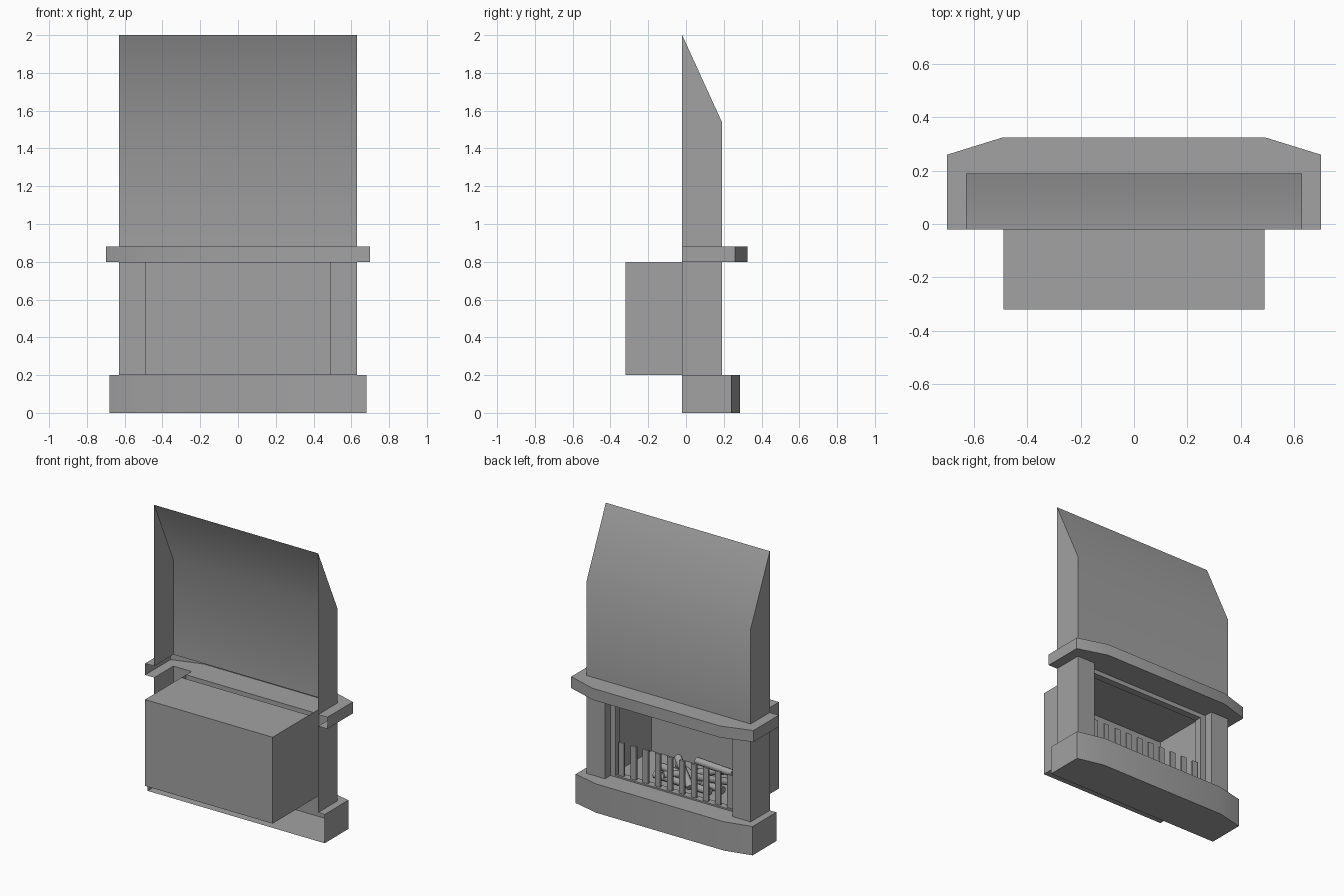
import bpy
import bmesh
import math
from mathutils import Vector

if "Cube" in bpy.data.objects:
    bpy.data.objects.remove(bpy.data.objects["Cube"])

# One plain stone colour
stone = bpy.data.materials.new("stone_grey")
stone.use_nodes = True
colour = (0.36, 0.36, 0.36, 1)
stone.diffuse_color = colour
stone.node_tree.nodes["Principled BSDF"].inputs["Base Color"].default_value = colour

BACK, FACE = -0.02, 0.19       # rear edge and front plane of the chimney breast
HALF, INNER = 0.63, 0.49       # outer and inner half widths of the pillars
BASE_TOP, MANTEL_LOW, MANTEL_TOP = 0.2, 0.8, 0.88
FRAME_Y, BOX_Y, BOX_BACK = 0.13, 0.08, -0.32


def make(name, polygons, smooth=True):
    """Sheet object from a list of polygons, welded at shared corners."""
    bm = bmesh.new()
    for poly in polygons:
        bm.faces.new([bm.verts.new(p) for p in poly])
    bmesh.ops.remove_doubles(bm, verts=bm.verts, dist=0.0005)
    bmesh.ops.recalc_face_normals(bm, faces=bm.faces)
    mesh = bpy.data.meshes.new(name)
    bm.to_mesh(mesh)
    bm.free()
    mesh.materials.append(stone)
    obj = bpy.data.objects.new(name, mesh)
    bpy.context.collection.objects.link(obj)
    if smooth:
        bpy.ops.object.select_all(action="DESELECT")
        obj.select_set(True)
        bpy.context.view_layer.objects.active = obj
        bpy.ops.object.shade_smooth_by_angle(angle=math.radians(30))
    return obj


def walls(path, low, high):
    """Upright walls along an open plan path."""
    return [[(*a, low), (*b, low), (*b, high), (*a, high)]
            for a, b in zip(path, path[1:])]


def strip(outer, inner, z):
    """Flat band between two matching plan paths."""
    return [[(*outer[i], z), (*outer[i + 1], z), (*inner[i + 1], z), (*inner[i], z)]
            for i in range(len(outer) - 1)]


def mirrored(half):
    """Complete a plan path from its +x half."""
    return half + [(-x, y) for x, y in reversed(half)]


def plate(depth, z):
    return [[(-INNER, FACE, z), (INNER, FACE, z), (INNER, depth, z), (-INNER, depth, z)]]


def box(lo, hi):
    (a, b, c), (d, e, f) = lo, hi
    ring = [(a, b), (d, b), (d, e), (a, e), (a, b)]
    return walls(ring, c, f) + [[(*p, z) for p in ring[:4]] for z in (c, f)]


breast = mirrored([(HALF, BACK), (HALF, FACE), (INNER, FACE)])

# Hearth base, hollow and open at the rear
outline = mirrored([(0.68, BACK), (0.68, 0.24), (INNER, 0.285)])
make("hearth_base", walls(outline, 0, BASE_TOP) + strip(outline, breast, BASE_TOP)
     + plate(BOX_Y, BASE_TOP) + [[(*p, 0) for p in outline]])

# Mantel shelf, hollow and open at the rear
outline = mirrored([(0.70, BACK), (0.70, 0.26), (INNER, 0.325)])
make("mantel_shelf", walls(outline, MANTEL_LOW, MANTEL_TOP)
     + strip(outline, breast, MANTEL_LOW) + strip(outline, breast, MANTEL_TOP)
     + plate(FRAME_Y, MANTEL_LOW))

# Pillars
for side, name in ((1, "left_pillar"), (-1, "right_pillar")):
    plan = [(HALF, BACK), (HALF, FACE), (INNER, FACE), (INNER, BOX_Y)]
    make(name, walls([(side * x, y) for x, y in plan], BASE_TOP, MANTEL_LOW))

# Chimney hood: upright front that leans back, with two cheeks
profile = [(BACK, MANTEL_TOP), (FACE, MANTEL_TOP), (FACE, 1.54), (BACK, 2)]
front = [[(-HALF, *a), (HALF, *a), (HALF, *b), (-HALF, *b)]
         for a, b in zip(profile[1:], profile[2:])]
cheeks = [[(s * HALF, *p) for p in profile] for s in (-1, 1)]
make("chimney_hood", front + cheeks)

# Firebox, open toward the room
tub = [(INNER, BOX_Y), (INNER, BOX_BACK), (-INNER, BOX_BACK), (-INNER, BOX_Y)]
make("firebox", walls(tub, BASE_TOP, MANTEL_LOW)
     + [[(*p, z) for p in tub] for z in (BASE_TOP, MANTEL_LOW)])


# Frame around the opening
def rectangle(half, low, high, y):
    return [(-half, y, low), (half, y, low), (half, y, high), (-half, y, high)]


loops = [rectangle(INNER, BASE_TOP, MANTEL_LOW, FRAME_Y),
         rectangle(0.45, 0.21, 0.77, FRAME_Y),
         rectangle(0.45, 0.21, 0.77, BOX_Y)]
make("opening_frame", [[a[i], a[(i + 1) % 4], b[(i + 1) % 4], b[i]]
                       for a, b in zip(loops, loops[1:]) for i in range(4)])

# Grate bars
bars = []
for i in range(10):
    x = -0.417 + i * 0.0927
    bars += box((x - 0.02, 0.10, BASE_TOP), (x + 0.02, 0.115, 0.44))
make("grate_bars", bars, smooth=False)


# Logs in the firebox
def log(name, start, end, radius=0.024):
    start, end = Vector(start), Vector(end)
    axis = end - start
    bpy.ops.mesh.primitive_cylinder_add(vertices=10, radius=radius, depth=axis.length,
                                        location=(start + end) / 2)
    obj = bpy.context.object
    obj.name = obj.data.name = name
    obj.rotation_euler = axis.to_track_quat("Z", "Y").to_euler()
    obj.data.materials.append(stone)
    bpy.ops.object.shade_smooth_by_angle(angle=math.radians(40))


log("top_log", (-0.01, -0.1, 0.35), (-0.29, -0.1, 0.335))
log("rear_log", (-0.1, -0.30, 0.228), (0.16, 0.02, 0.25))
log("low_log", (0.27, -0.12, 0.226), (-0.25, -0.05, 0.226))
log("front_log", (0.24, 0.0, 0.226), (-0.2, 0.02, 0.23))
log("crossed_log", (0.2, -0.2, 0.23), (-0.12, 0.03, 0.29))
log("leaning_log", (0.12, -0.08, 0.35), (-0.06, 0.04, 0.23))
log("back_log", (-0.3, -0.2, 0.226), (-0.1, 0.03, 0.31))
